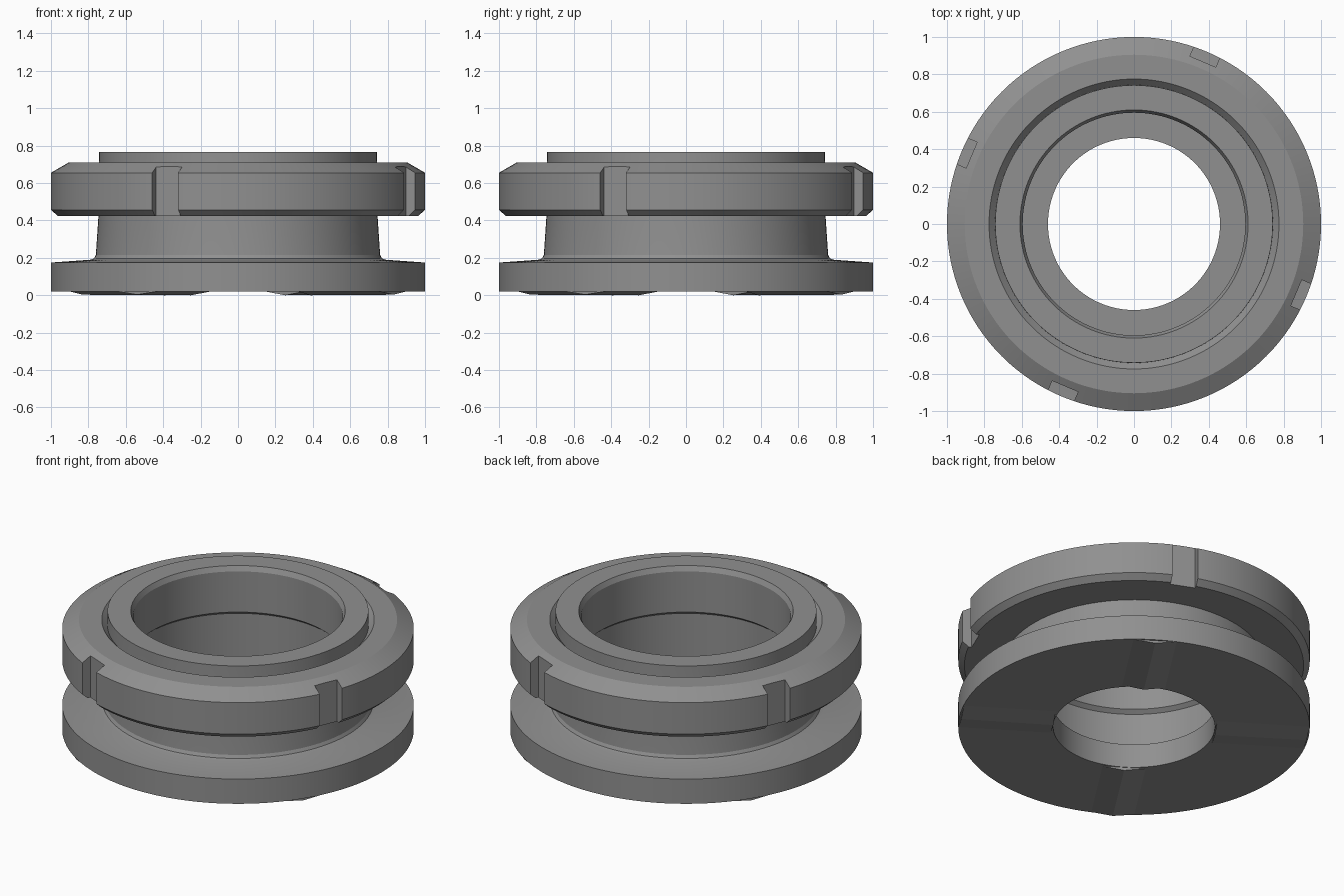
import bpy
import bmesh
from math import cos, sin, pi, radians
from mathutils import Matrix, Vector

cube = bpy.data.objects.get("Cube")
if cube:
    bpy.data.objects.remove(cube, do_unlink=True)

steel = bpy.data.materials.new("steel grey")
steel.use_nodes = True
colour = (0.28, 0.28, 0.28, 1)
steel.diffuse_color = colour
steel.node_tree.nodes["Principled BSDF"].inputs["Base Color"].default_value = colour


def finish(bm, name):
    """Turn a bmesh into a named grey object."""
    bmesh.ops.recalc_face_normals(bm, faces=bm.faces)
    mesh = bpy.data.meshes.new(name)
    bm.to_mesh(mesh)
    bm.free()
    mesh.materials.append(steel)
    obj = bpy.data.objects.new(name, mesh)
    bpy.context.collection.objects.link(obj)
    return obj


def activate(obj):
    bpy.ops.object.select_all(action='DESELECT')
    obj.select_set(True)
    bpy.context.view_layer.objects.active = obj


def smooth(obj):
    activate(obj)
    bpy.ops.object.shade_smooth_by_angle(angle=radians(20))


def lathe(name, profile, segments=128):
    """Revolve a closed (radius, height) outline around z."""
    bm = bmesh.new()
    rings = []
    for i in range(segments):
        a = 2 * pi * i / segments
        rings.append([bm.verts.new((r * cos(a), r * sin(a), z)) for r, z in profile])
    n = len(profile)
    for i in range(segments):
        near, far = rings[i], rings[(i + 1) % segments]
        for j in range(n):
            k = (j + 1) % n
            bm.faces.new((near[j], far[j], far[k], near[k]))
    return finish(bm, name)


# Flanged sleeve with a stepped, undercut bore
sleeve = lathe("flanged_sleeve", [
    (0.46, 0.02), (1.0, 0.02), (1.0, 0.175), (0.79, 0.19), (0.77, 0.197),
    (0.76, 0.215), (0.745, 0.44), (0.742, 0.765), (0.61, 0.765), (0.595, 0.735),
    (0.595, 0.48), (0.62, 0.46), (0.62, 0.17), (0.46, 0.17)])
smooth(sleeve)

# Locking ring with bevelled rims
ring = lathe("locking_ring", [
    (0.735, 0.425), (0.965, 0.425), (1.0, 0.457), (1.0, 0.655),
    (0.905, 0.71), (0.775, 0.71), (0.742, 0.675), (0.735, 0.675)])

# Four spanner slots cut in the rim of the locking ring
for i in range(4):
    turn = Matrix.Rotation(radians(67 + 90 * i), 4, 'Z')
    bm = bmesh.new()
    bmesh.ops.create_cube(bm, size=1)
    bmesh.ops.scale(bm, vec=(0.2, 0.15, 0.8), verts=bm.verts)
    bmesh.ops.translate(bm, vec=(1.043, 0, 0.55), verts=bm.verts)
    bmesh.ops.transform(bm, matrix=turn, verts=bm.verts)
    cutter = finish(bm, "slot_cutter")
    cutter.hide_render = True
    cut = ring.modifiers.new("slot", 'BOOLEAN')
    cut.operation = 'DIFFERENCE'
    cut.solver = 'EXACT'
    cut.object = cutter
    activate(ring)
    bpy.ops.object.modifier_apply(modifier=cut.name)
    bpy.data.objects.remove(cutter, do_unlink=True)
smooth(ring)

# Four shallow radial ridges under the flange
for i in range(4):
    turn = Matrix.Rotation(radians(57 + 90 * i), 4, 'Z')
    bm = bmesh.new()
    ends = []
    for r, tip in ((0.463, 0.0), (0.99, 0.003)):
        section = [(r, -0.13, 0.021), (r, 0.13, 0.021), (r, 0, tip)]
        ends.append([bm.verts.new(turn @ Vector(p)) for p in section])
    inner, outer = ends
    bm.faces.new(inner)
    bm.faces.new(outer)
    for j in range(3):
        k = (j + 1) % 3
        bm.faces.new((inner[j], inner[k], outer[k], outer[j]))
    finish(bm, "bottom_ridge")
